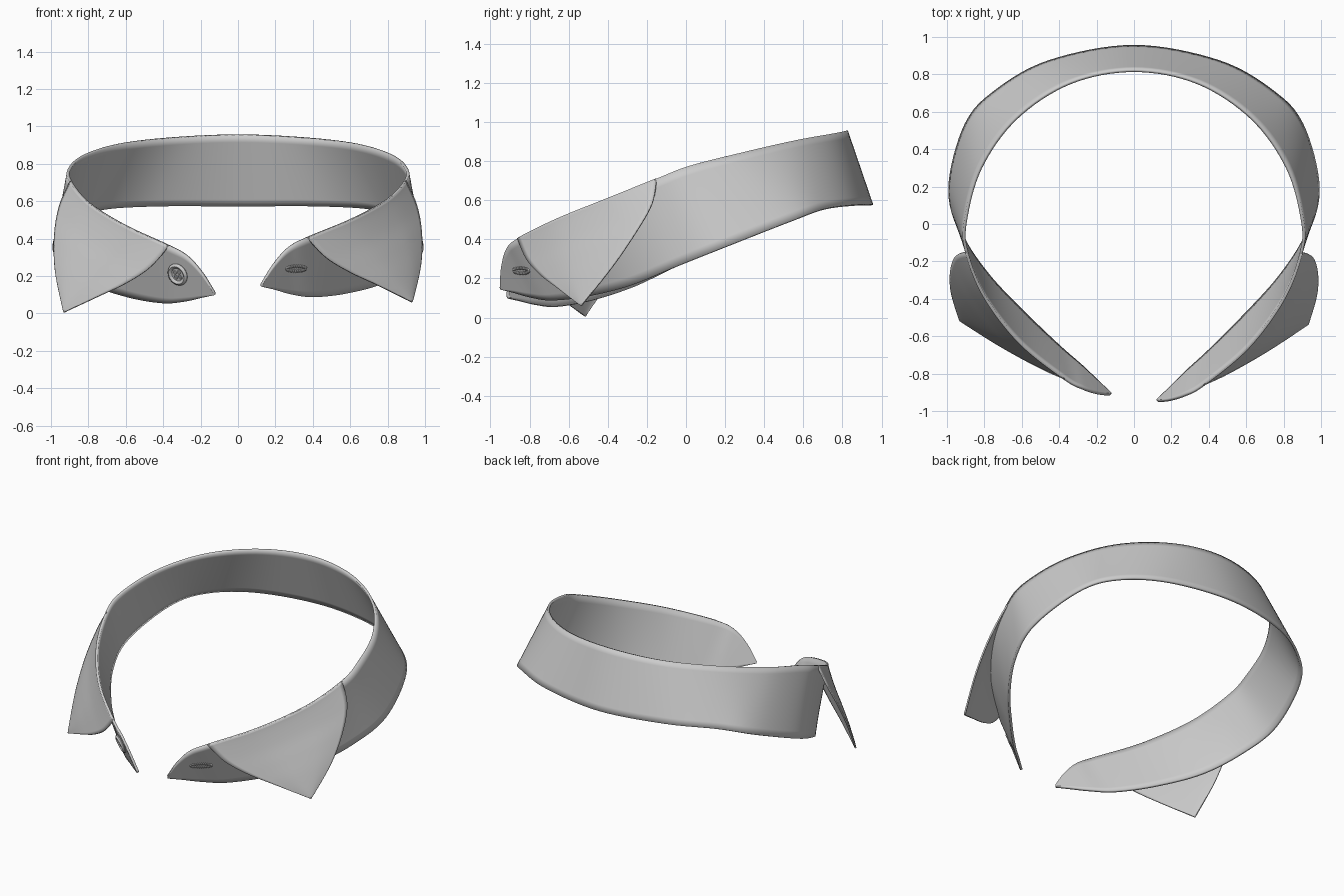
import bpy, bmesh, math
from mathutils import Vector
from mathutils.bvhtree import BVHTree

if "Cube" in bpy.data.objects:
    bpy.data.objects.remove(bpy.data.objects["Cube"])

# Right half of the band, from centre back to front tip
TOP = [(0, .82, .955), (.34, .755, .94), (.63, .565, .905), (.82, .30, .845),
       (.90, .02, .775), (.895, -.15, .71), (.80, -.40, .61), (.61, -.66, .505),
       (.37, -.86, .405), (.27, -.915, .35), (.19, -.94, .26), (.125, -.947, .155)]
BOT = [(0, .95, .575), (.45, .87, .575), (.74, .71, .555), (.90, .53, .49),
       (.985, .20, .36), (.925, -.05, .26), (.78, -.28, .165), (.58, -.50, .11),
       (.40, -.68, .09), (.28, -.79, .105), (.19, -.88, .13), (.125, -.942, .145)]
# Wing edges from the fold to the point
FRONT = [(.37, -.86, .405), (.47, -.815, .30), (.60, -.745, .22), (.75, -.655, .15), (.93, -.535, .06)]
REAR = [(.895, -.15, .71), (.953, -.175, .58), (.98, -.26, .43), (.975, -.38, .255), (.93, -.535, .06)]


def spline(pts, t):
    """Smooth curve through pts; t counts control points."""
    i = min(int(t), len(pts) - 2)
    f = t - i
    p = [Vector(pts[max(0, min(len(pts) - 1, k))]) for k in (i - 1, i, i + 1, i + 2)]
    return 0.5 * (2 * p[1] + (p[2] - p[0]) * f + (2 * p[0] - 5 * p[1] + 4 * p[2] - p[3]) * f * f
                  + (3 * p[1] - p[0] - 3 * p[2] + p[3]) * f ** 3)


def left_side(p, drop=.045):
    """Mirror to the left, where the front hangs slightly lower."""
    t = min(1, max(0, (-.1 - p[1]) / .8))
    return Vector((-p[0], p[1] + .035 * t, p[2] - drop * t))


def finish(ob, angle=40):
    bpy.ops.object.select_all(action='DESELECT')
    ob.select_set(True)
    bpy.context.view_layer.objects.active = ob
    bpy.ops.object.shade_smooth_by_angle(angle=math.radians(angle))


def from_bmesh(name, bm):
    me = bpy.data.meshes.new(name)
    bm.to_mesh(me)
    bm.free()
    ob = bpy.data.objects.new(name, me)
    bpy.context.collection.objects.link(ob)
    return ob


def sheet(name, rows, thickness):
    """Cloth surface from a grid of points."""
    bm = bmesh.new()
    vs = [[bm.verts.new(p) for p in row] for row in rows]
    for a, b in zip(vs, vs[1:]):
        for j in range(len(a) - 1):
            bm.faces.new((a[j], a[j + 1], b[j + 1], b[j]))
    bmesh.ops.remove_doubles(bm, verts=bm.verts, dist=.0005)
    bmesh.ops.recalc_face_normals(bm, faces=bm.faces)
    ob = from_bmesh(name, bm)
    mod = ob.modifiers.new("thickness", 'SOLIDIFY')
    mod.thickness = thickness
    mod.offset = 0
    finish(ob)
    return ob


# Neck band
top = [left_side(p) for p in TOP[:0:-1]] + [Vector(p) for p in TOP]
bot = [left_side(p) for p in BOT[:0:-1]] + [Vector(p) for p in BOT]
N, M = 176, 10
rows = []
for i in range(N + 1):
    t = i / N * (len(top) - 1)
    a, b = spline(top, t), spline(bot, t)
    rows.append([a.lerp(b, j / M) for j in range(M + 1)])
band = sheet("collar_band", rows, .016)

# Folded wings
for side in ("right", "left"):
    n = 24
    rows = []
    for j in range(n + 1):
        v = j / n
        row = []
        for i in range(n + 1):
            u = i / n
            chord = Vector(FRONT[0]).lerp(Vector(REAR[0]), u)
            p = spline(FRONT, v * 4).lerp(spline(REAR, v * 4), u)
            p += (1 - v) * (spline(TOP, 8 - 3 * u) - chord)
            if side == "left":
                p = left_side(p, .045 + .055 * v)
            row.append(p)
        rows.append(row)
    sheet(side + "_wing", rows, .01)

# Find the outer surface of the band for the fastenings
tree = BVHTree.FromObject(band, bpy.context.evaluated_depsgraph_get())


def place(ob, x, z):
    loc, nor, _, _ = tree.ray_cast(Vector((x, -2, z)), Vector((0, 1, 0)))
    if nor.y > 0:
        nor = -nor
    ob.location = loc
    ob.rotation_euler = nor.to_track_quat('Z', 'Y').to_euler()


# Button: turned profile with a raised rim
profile = [(0, .008), (.036, .008), (.042, .015), (.050, .018), (.058, .014), (.062, .006), (.060, 0)]
bm = bmesh.new()
vs = [bm.verts.new((r, 0, z)) for r, z in profile]
es = [bm.edges.new(e) for e in zip(vs, vs[1:])]
bmesh.ops.spin(bm, geom=vs + es, cent=(0, 0, 0), axis=(0, 0, 1), angle=math.tau, steps=40)
bmesh.ops.remove_doubles(bm, verts=bm.verts, dist=.0001)
bmesh.ops.recalc_face_normals(bm, faces=bm.faces)
button = from_bmesh("button", bm)
finish(button)
place(button, -.32, .21)

# Rims of the four button holes
for k in range(4):
    a = math.tau * (k + .5) / 4
    bpy.ops.mesh.primitive_torus_add(major_radius=.009, minor_radius=.003,
                                     major_segments=16, minor_segments=6,
                                     location=(.019 * math.cos(a), .019 * math.sin(a), .009))
    hole = bpy.context.object
    hole.name = "button_hole_rim"
    finish(hole)
    hole.parent = button

# Buttonhole: ring of short stitches around a slit
bm = bmesh.new()
for k in range(32):
    a = math.tau * k / 32
    made = bmesh.ops.create_icosphere(bm, subdivisions=1, radius=.006)["verts"]
    bmesh.ops.scale(bm, vec=(.9, 1.7, .8), verts=made)
    bmesh.ops.translate(bm, vec=(.066 * math.cos(a), .014 * math.sin(a), .002), verts=made)
stitches = from_bmesh("buttonhole_stitches", bm)
finish(stitches, 60)
place(stitches, .31, .24)
